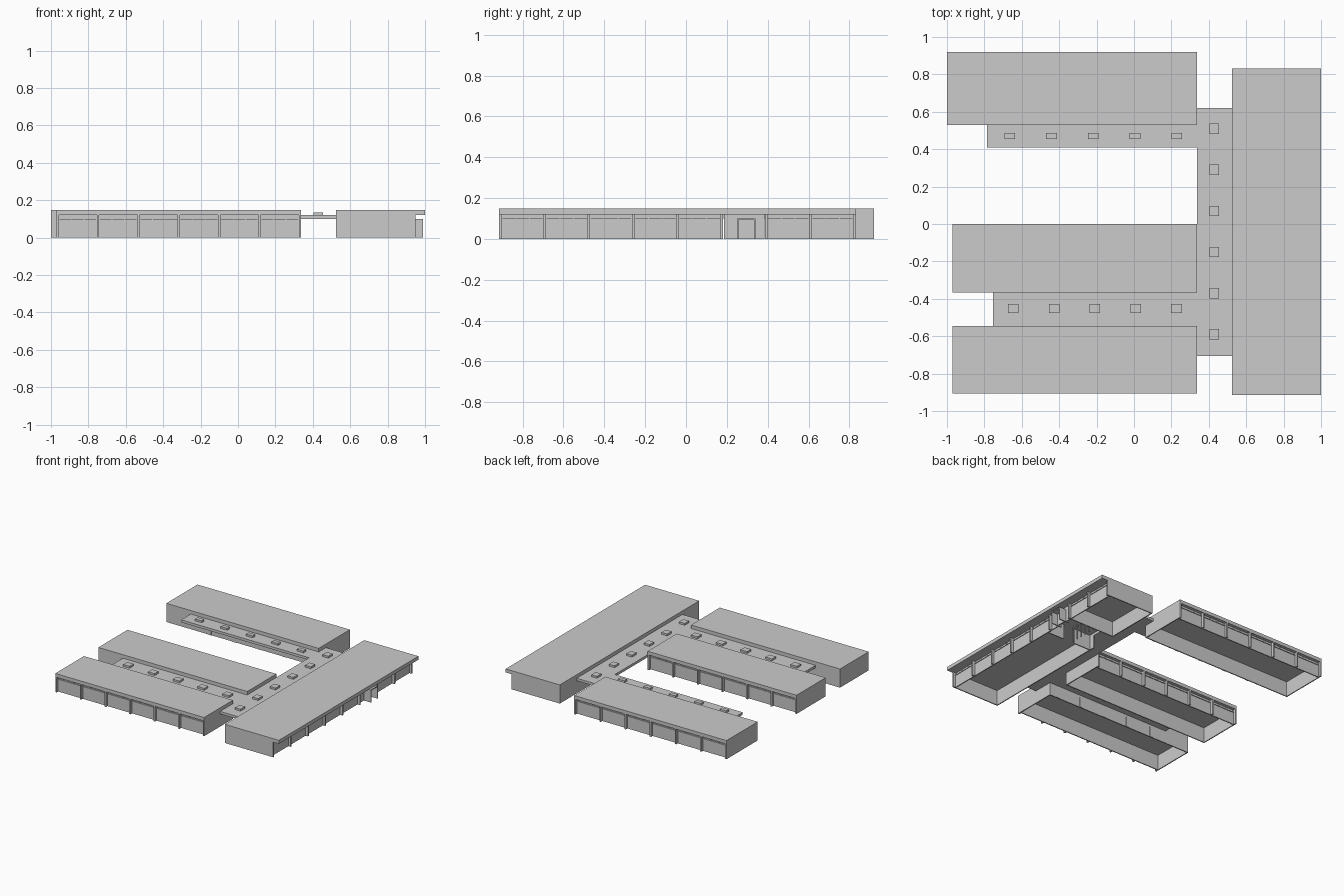
import bpy, bmesh
from mathutils import Vector

if "Cube" in bpy.data.objects:
    bpy.data.objects.remove(bpy.data.objects["Cube"])

T = 0.008                    # wall thickness
SILL, EAVE, TOP = 0.10, 0.12, 0.148


def part(name, boxes, swap=False):
    """One object from boxes (u0,u1,v0,v1,z0,z1); swap runs u along y."""
    bm = bmesh.new()
    for u0, u1, v0, v1, z0, z1 in boxes:
        if swap:
            u0, u1, v0, v1 = v0, v1, u0, u1
        lo = Vector((min(u0, u1), min(v0, v1), z0))
        hi = Vector((max(u0, u1), max(v0, v1), z1))
        cube = bmesh.ops.create_cube(bm, size=1)["verts"]
        for v in cube:
            v.co = Vector(((lo[i] + hi[i]) / 2 + v.co[i] * (hi[i] - lo[i])) for i in range(3))
    me = bpy.data.meshes.new(name)
    bm.to_mesh(me)
    bm.free()
    ob = bpy.data.objects.new(name, me)
    bpy.context.collection.objects.link(ob)
    return ob


def block(name, u0, u1, plain, face, roof_edge, bays, swap=False, open_bay=None):
    """Hollow classroom block: plain wall on one side, finned window wall on the other."""
    s = 1 if face > plain else -1
    glass = face - s * 0.02
    part(name + "_roof", [(u0, u1, plain, roof_edge, EAVE, TOP)], swap)
    part(name + "_end_walls", [(u0, u0 + T, plain, face, 0, EAVE),
                               (u1 - T, u1, plain, face, 0, EAVE)], swap)
    step = (u1 - u0 - 0.012) / bays
    fins, walls, panes, bars = [], [], [], []
    for i in range(bays + 1):
        c = u0 + 0.006 + i * step
        fins.append((c - 0.006, c + 0.006, glass - s * T, face, 0, EAVE))
        if i == bays or i == open_bay:
            continue
        a, b = c + 0.006, c + step - 0.006
        walls.append((a, b, glass - s * T, glass, 0, SILL))
        panes.append((a, b, glass - s * T, glass - s * 0.005, SILL, EAVE))
        for k in range(4):
            m = a + (b - a - 0.004) * k / 3
            bars.append((m, m + 0.004, glass - s * 0.005, glass, SILL, EAVE))
        bars.append((a, b, glass, glass + s * 0.004, SILL - 0.003, SILL))
    part(name + "_fins", fins, swap)
    part(name + "_window_wall", walls, swap)
    part(name + "_clerestory_panes", panes, swap)
    part(name + "_window_bars", bars, swap)
    return s


def back_wall(name, u0, u1, plain, s, doors=()):
    """Plain corridor wall with slim door frames."""
    part(name + "_corridor_wall", [(u0 + T, u1 - T, plain, plain + s * T, 0, EAVE)])
    part(name + "_doors", [(d - 0.016, d + 0.016, plain - s * 0.003, plain, 0, 0.08) for d in doors])


# Three classroom wings
doors = [-0.62, -0.4, -0.18, 0.04, 0.26]
for name, u0, plain, face in (("north_wing", -1.0, 0.53, 0.92),
                              ("middle_wing", -0.97, -0.365, 0.0),
                              ("south_wing", -0.97, -0.545, -0.905)):
    s = block(name, u0, 0.337, plain, face, face, 6)
    back_wall(name, u0, 0.337, plain, s, doors)

# East main block with overhanging roof and an open entrance bay
block("main_block", -0.915, 0.832, 0.525, 0.95, 1.0, 8, swap=True, open_bay=5)
part("main_block_west_wall", [(0.525, 0.525 + T, -0.907, 0.18, 0, EAVE),
                              (0.525, 0.525 + T, 0.39, 0.824, 0, EAVE),
                              (0.525, 0.525 + T, 0.18, 0.39, SILL, EAVE)])

# Entrance vestibule and lobby partitions
part("entrance_vestibule", [(0.90, 0.99, 0.25, 0.258, 0, 0.092),
                            (0.90, 0.99, 0.332, 0.34, 0, 0.092),
                            (0.90, 0.99, 0.25, 0.34, 0.092, SILL),
                            (0.93, 0.938, 0.258, 0.332, 0, 0.092)])
part("entrance_side_walls", [(0.922, 0.93, 0.185, 0.25, 0, EAVE),
                             (0.922, 0.93, 0.34, 0.385, 0, EAVE),
                             (0.922, 0.93, 0.25, 0.34, SILL, EAVE)])
part("lobby_partitions", [(0.533, 0.922, 0.386, 0.394, 0, EAVE),
                          (0.533, 0.68, 0.13, 0.138, 0, EAVE),
                          (0.78, 0.922, 0.13, 0.138, 0, EAVE)])
part("lobby_screen_posts", [(0.70, 0.708, y, y + 0.008, 0, EAVE)
                            for y in [0.15 + 0.045 * i for i in range(6)]])

# Thin covered-walk roofs
part("spine_canopy", [(0.337, 0.525, -0.705, 0.62, SILL, EAVE)])
part("north_canopy", [(-0.785, 0.337, 0.41, 0.53, SILL, EAVE)])
part("south_canopy", [(-0.755, 0.337, -0.545, -0.365, SILL, EAVE)])


# Rooflights on the covered walks
def rooflights(name, centres, w, d):
    part(name, [(x - w / 2, x + w / 2, y - d / 2, y + d / 2, EAVE, 0.135) for x, y in centres])


rooflights("north_rooflights", [(-0.665 + 0.2235 * i, 0.47) for i in range(5)], 0.057, 0.032)
rooflights("south_rooflights", [(-0.645 + 0.218 * i, -0.452) for i in range(5)], 0.057, 0.05)
rooflights("spine_rooflights", [(0.43, -0.59 + 0.22 * i) for i in range(6)], 0.05, 0.055)
